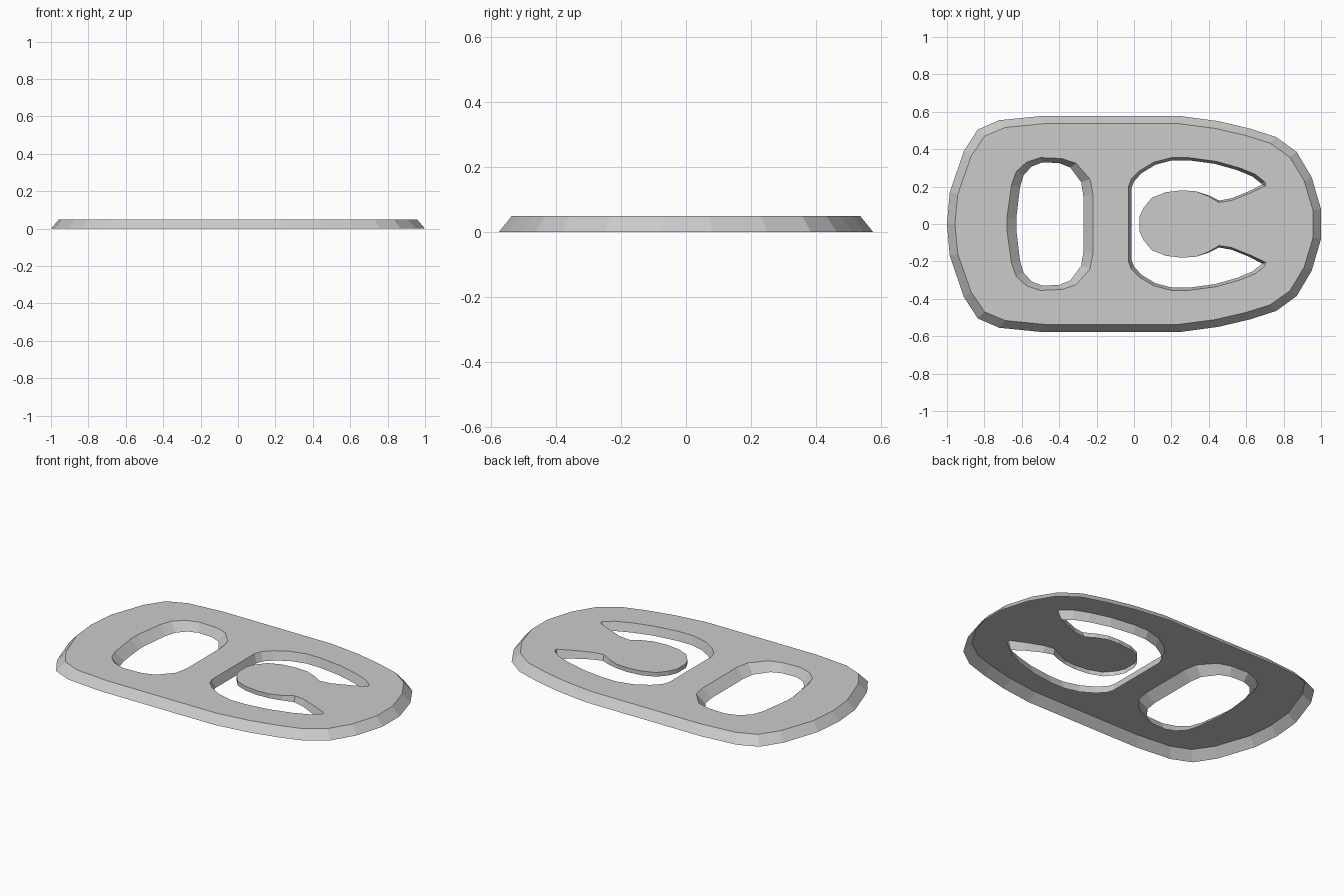
import bpy
import bmesh

if "Cube" in bpy.data.objects:
    bpy.data.objects.remove(bpy.data.objects["Cube"], do_unlink=True)

HEIGHT = 0.05

# Half outlines (y >= 0) in hundredths of a unit
RIM = [(-100, 0), (-98.5, 17), (-91, 39), (-83.5, 50.5), (-72, 55.5), (-50, 57.7),
       (25, 57.7), (45, 55), (62, 51), (76, 46.5), (87, 38.5), (95, 25), (100, 8)]
FINGER_HOLE = [(-68, 3), (-65.5, 21), (-63, 28), (-57.5, 33), (-50, 35.5),
               (-38.5, 35), (-31, 32.5), (-23.5, 24), (-22, 16)]
SLOT = [(-3, 20), (-1.5, 24), (3, 28.5), (10.5, 33), (20, 35.5), (29, 35.5),
        (44, 33.5), (56.5, 30), (65, 26.5), (70, 22.5), (70.5, 20.5)]
TONGUE = [(62, 16.5), (52, 12.5), (45.5, 11.5), (39.5, 15), (33, 17.5), (25.5, 18),
          (17, 17), (9.5, 14), (5, 8.5), (3, 4)]


def units(points, z):
    return [(x / 100, y / 100, z) for x, y in points]


def scaled(points, centre, sx, sy, z):
    return [(centre + (x - centre) * sx, y * sy, z) for x, y, _ in points]


def mirrored(half):
    """Close a half outline by mirroring it across y = 0."""
    return half + [(x, -y, z) for x, y, z in reversed(half) if y > 0]


def tongue_foot(point):
    """The tongue lip is shallow and flares only along its neck."""
    x, y, _ = point
    neck = min(max((x - 0.35) / 0.35, 0), 1)
    return (x, y + 0.012 * min(neck * 3, 1), HEIGHT / 2 * (1 - neck))


# Outlines of the top sheet and the feet of its sloping walls
rim_foot = units(RIM, 0)
rim_top = scaled(rim_foot, 0, 0.957, 0.93, HEIGHT)
finger_top = units(FINGER_HOLE, HEIGHT)
finger_foot = scaled(finger_top, -0.45, 0.78, 0.93, 0)
slot_top = units(SLOT, HEIGHT)
slot_foot = scaled(slot_top, 0.3, 0.95, 0.96, 0)
slot_foot[-1] = (0.685, 0.212, 0)
tongue_top = units(TONGUE, HEIGHT)
slot_top += tongue_top
slot_foot += [tongue_foot(p) for p in tongue_top]

bm = bmesh.new()
top_edges = []
for top, foot in ((rim_top, rim_foot), (finger_top, finger_foot), (slot_top, slot_foot)):
    upper = [bm.verts.new(p) for p in mirrored(top)]
    lower = [bm.verts.new(p) for p in mirrored(foot)]
    for i in range(len(upper)):
        j = (i + 1) % len(upper)
        top_edges.append(bm.edges.new((upper[i], upper[j])))
        bm.faces.new((upper[i], upper[j], lower[j], lower[i]))

# Flat top sheet with both openings; the underside stays open
bmesh.ops.triangle_fill(bm, edges=top_edges, use_beauty=True, normal=(0, 0, 1))
bmesh.ops.recalc_face_normals(bm, faces=bm.faces[:])
if sum(f.normal.z * f.calc_area() for f in bm.faces) < 0:
    bmesh.ops.reverse_faces(bm, faces=bm.faces[:])

mesh = bpy.data.meshes.new("pull_tab")
bm.to_mesh(mesh)
bm.free()

# Plain metal colour
metal = bpy.data.materials.new("light_grey_metal")
metal.use_nodes = True
colour = (0.6, 0.6, 0.6, 1)
metal.diffuse_color = colour
metal.node_tree.nodes["Principled BSDF"].inputs["Base Color"].default_value = colour
mesh.materials.append(metal)

tab = bpy.data.objects.new("pull_tab", mesh)
bpy.context.collection.objects.link(tab)
